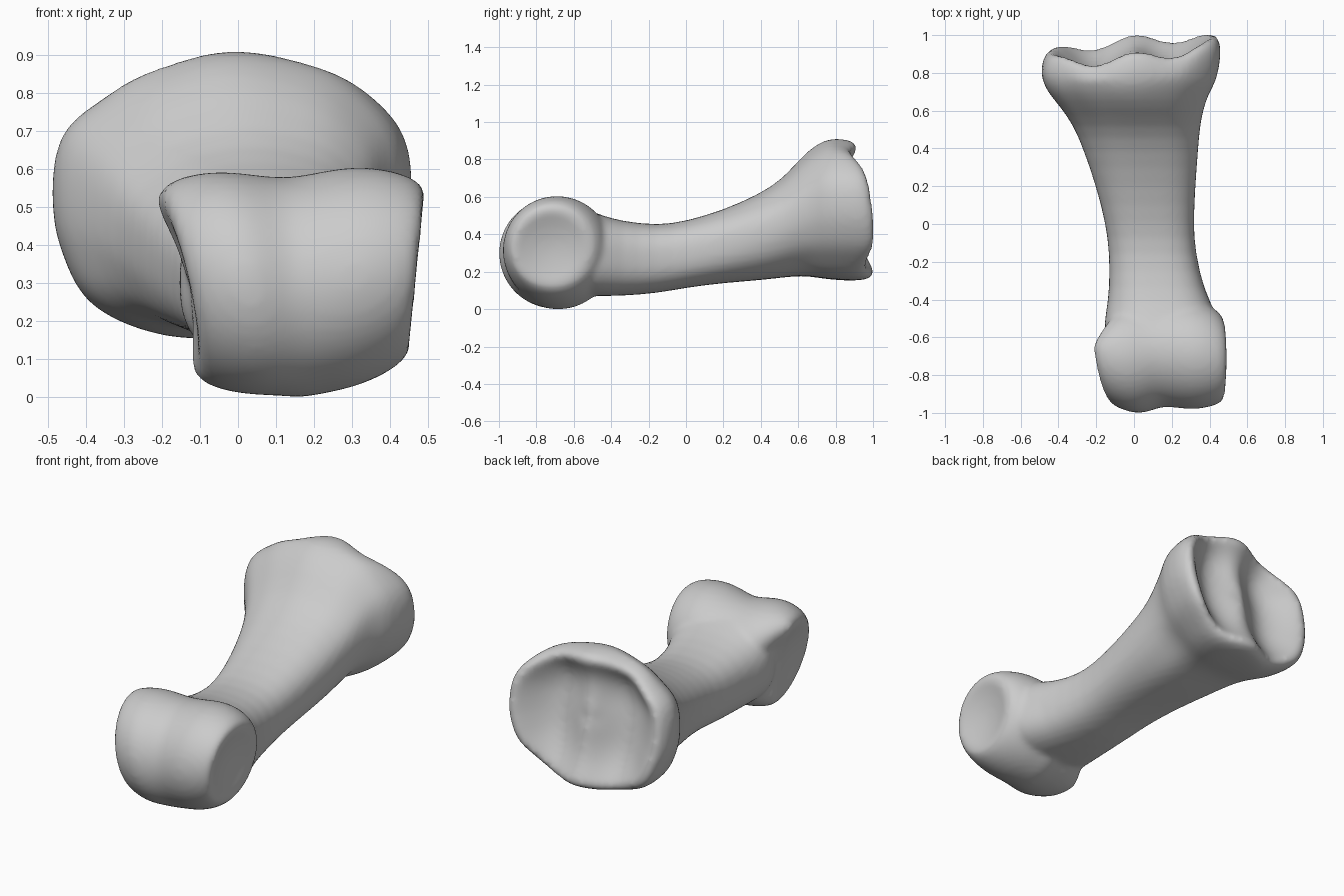
import bpy, bmesh
from math import sin, cos, atan2, tau, exp, copysign

if "Cube" in bpy.data.objects:
    bpy.data.objects.remove(bpy.data.objects["Cube"])

SEG = 48
ANGLES = [tau * i / SEG for i in range(SEG)]

# Swell of the base outline at equal steps around it, starting from its left
SWELL = [1, 1.015, 0.985, 0.97, 1, 0.94, 0.93, 1.005,
         1, 1, 1.045, 1.03, 1, 1, 0.95, 0.965]


def loft(bm, rings, start_tip, end_tip):
    """Skin a list of rings and close both ends with a fan."""
    loops = [[bm.verts.new(p) for p in ring] for ring in rings]
    for a, b in zip(loops, loops[1:]):
        for i in range(SEG):
            j = (i + 1) % SEG
            bm.faces.new((a[i], a[j], b[j], b[i]))
    for loop, tip, turn in ((loops[0], start_tip, 1), (loops[-1], end_tip, -1)):
        v = bm.verts.new(tip)
        for i in range(SEG):
            bm.faces.new((loop[i], v, loop[(i + 1) % SEG])[::turn])


def section(x0, x1, z0, z1, flare):
    """Rounded cross-section in a box; flare blends in the base outline."""
    power = 2.6 - 0.3 * flare
    points = []
    for a in ANGLES:
        u = copysign(abs(cos(a)) ** (2 / power), cos(a))
        v = copysign(abs(sin(a)) ** (2 / power), sin(a))
        step = (atan2(v, u) % tau) / tau * len(SWELL)
        i, t = int(step), step % 1
        t = t * t * (3 - 2 * t)
        swell = SWELL[i % 16] * (1 - t) + SWELL[(i + 1) % 16] * t
        k = 1 + (swell - 1) * flare
        points.append(((x0 + x1) / 2 + (x1 - x0) / 2 * u * k,
                       (z0 + z1) / 2 + (z1 - z0) / 2 * v * k))
    return points


bm = bmesh.new()

# Shaft: y, then the left, right, bottom and top limits of each section
STATIONS = [
    (-0.70, -0.10, 0.38, 0.12, 0.50),
    (-0.58, -0.165, 0.45, 0.07, 0.56),
    (-0.48, -0.15, 0.44, 0.07, 0.51),
    (-0.35, -0.13, 0.37, 0.07, 0.47),
    (-0.15, -0.13, 0.325, 0.085, 0.447),
    (0.00, -0.15, 0.315, 0.115, 0.47),
    (0.20, -0.20, 0.325, 0.14, 0.53),
    (0.40, -0.27, 0.34, 0.155, 0.62),
    (0.52, -0.32, 0.35, 0.17, 0.70),
    (0.62, -0.39, 0.37, 0.18, 0.82),
    (0.70, -0.46, 0.40, 0.17, 0.885),
    (0.76, -0.485, 0.44, 0.16, 0.912),
]
rings = []
for y, *box in STATIONS:
    flare = min(1, max(0, (y - 0.1) / 0.55))
    rings.append([(x, y, z) for x, z in section(*box, flare)])

# Flared base: wavy rim, then a socket with two hollows and a middle ridge
CX, CZ = -0.015, 0.533
outline = section(-0.495, 0.465, 0.15, 0.915, 1)


def socket(s, drop):
    ring = []
    for ox, oz in outline:
        x, z = CX + (ox - CX) * s, CZ + (oz - CZ) * s
        wave = 0.03 * cos(tau * x / 0.42)
        rim = 0.932 + 0.1 * (x - CX) - 0.13 * (z - CZ) + wave
        ridge = 0.025 * exp(-(x / 0.07) ** 2) * (1 - s ** 4) if s < 0.85 else 0
        depth = drop * (1 + 0.8 * (z - CZ)) if s < 0.9 else drop
        ring.append((x, rim - depth + ridge, z))
    return ring


for s, drop in ((1, 0.085), (0.97, 0.025), (0.91, 0), (0.84, 0.012), (0.74, 0.04),
                (0.6, 0.07), (0.45, 0.085), (0.3, 0.088), (0.15, 0.085)):
    rings.append(socket(s, drop))
loft(bm, rings, (0.14, -0.72, 0.3), (CX, 0.90, CZ))

# Knuckle: x, centre y, centre z, radius; hollow side pads and a shallow groove
KNUCKLE = [
    (-0.130, -0.70, 0.29, 0.08),
    (-0.145, -0.70, 0.29, 0.16),
    (-0.165, -0.70, 0.29, 0.22),
    (-0.150, -0.70, 0.295, 0.258),
    (-0.090, -0.70, 0.30, 0.285),
    (0.000, -0.71, 0.30, 0.297),
    (0.080, -0.70, 0.293, 0.29),
    (0.150, -0.675, 0.285, 0.29),
    (0.220, -0.68, 0.30, 0.292),
    (0.310, -0.69, 0.317, 0.294),
    (0.400, -0.70, 0.325, 0.27),
    (0.455, -0.71, 0.33, 0.24),
    (0.480, -0.72, 0.33, 0.205),
    (0.460, -0.72, 0.33, 0.15),
    (0.445, -0.72, 0.33, 0.07),
]
rings = []
for x, cy, cz, r in KNUCKLE:
    tilt = -0.22 + 0.5 * (x + 0.17)
    side = max(0, 0.14 - x)
    ring = []
    for a in ANGLES:
        dy, dz = r * cos(a), r * sin(a)
        bend = side * (2.2 * max(0, dy - 0.06) - 0.5 * dy)
        ring.append((x + tilt * dz + bend, cy + dy, cz + dz))
    rings.append(ring)
loft(bm, rings, (-0.125, -0.70, 0.29), (0.44, -0.72, 0.33))

bmesh.ops.recalc_face_normals(bm, faces=bm.faces)
mesh = bpy.data.meshes.new("finger_bone")
bm.to_mesh(mesh)
bm.free()
bone = bpy.data.objects.new("finger_bone", mesh)
bpy.context.collection.objects.link(bone)

# Fuse shaft and knuckle into one smooth skin
sub = bone.modifiers.new("Round", "SUBSURF")
sub.levels = sub.render_levels = 1
fuse = bone.modifiers.new("Fuse", "REMESH")
fuse.mode = "VOXEL"
fuse.voxel_size = 0.016
fuse.use_smooth_shade = True
soft = bone.modifiers.new("Soften", "SMOOTH")
soft.factor = 0.5
soft.iterations = 6

# Bone colour
grey = (0.6, 0.6, 0.6, 1)
mat = bpy.data.materials.new("bone grey")
mat.use_nodes = True
mat.diffuse_color = grey
mat.node_tree.nodes["Principled BSDF"].inputs["Base Color"].default_value = grey
mesh.materials.append(mat)
